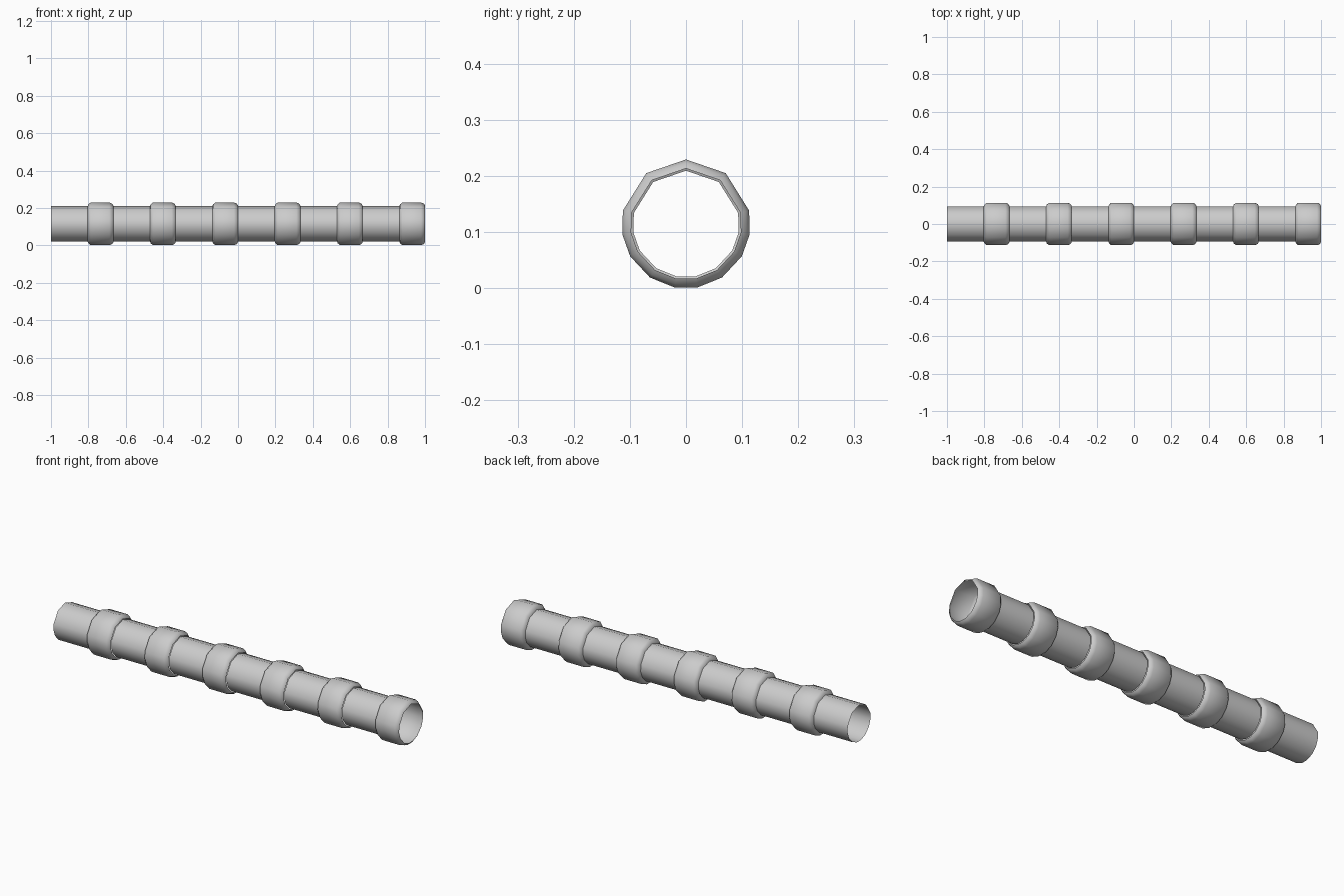
import bpy, bmesh, math

if "Cube" in bpy.data.objects:
    bpy.data.objects.remove(bpy.data.objects["Cube"])

N_SEG = 6
LENGTH = 2.0 / N_SEG
CENTRE_Z = 0.1145

# Side directions in degrees from the top: coarse above, finer below
ANGLES = [0, 38, 78, 99, 120, 146, 170, 190, 214, 240, 261, 282, 322]
# Open bell-and-spigot profile: distance along segment, radius
PROFILE = [(0, 0.095), (0.196, 0.095), (0.200, 0.105), (0.212, 0.115),
           (0.312, 0.115), (0.327, 0.109), (LENGTH, 0.099)]


def pipe_segment(index):
    """One thin open pipe length ending in a raised collar."""
    bm = bmesh.new()
    x0 = -1 + index * LENGTH
    rings = []
    for x, r in PROFILE:
        rings.append([bm.verts.new((x0 + x,
                                    -r * math.sin(math.radians(a)),
                                    CENTRE_Z + r * math.cos(math.radians(a))))
                      for a in ANGLES])
    n = len(ANGLES)
    for a, b in zip(rings, rings[1:]):
        for i in range(n):
            j = (i + 1) % n
            bm.faces.new((a[i], b[i], b[j], a[j]))
    bmesh.ops.recalc_face_normals(bm, faces=bm.faces)
    # Orient the open shell outwards
    f = bm.faces[0]
    c = f.calc_center_median()
    if f.normal.y * c.y + f.normal.z * (c.z - CENTRE_Z) < 0:
        bmesh.ops.reverse_faces(bm, faces=bm.faces)
    mesh = bpy.data.meshes.new(f"pipe_segment_{index + 1}")
    bm.to_mesh(mesh)
    bm.free()
    obj = bpy.data.objects.new(mesh.name, mesh)
    bpy.context.collection.objects.link(obj)
    return obj


# Row of identical segments
segments = [pipe_segment(i) for i in range(N_SEG)]

for obj in segments:
    obj.select_set(True)
bpy.context.view_layer.objects.active = segments[0]
bpy.ops.object.shade_smooth_by_angle(angle=math.radians(50))
